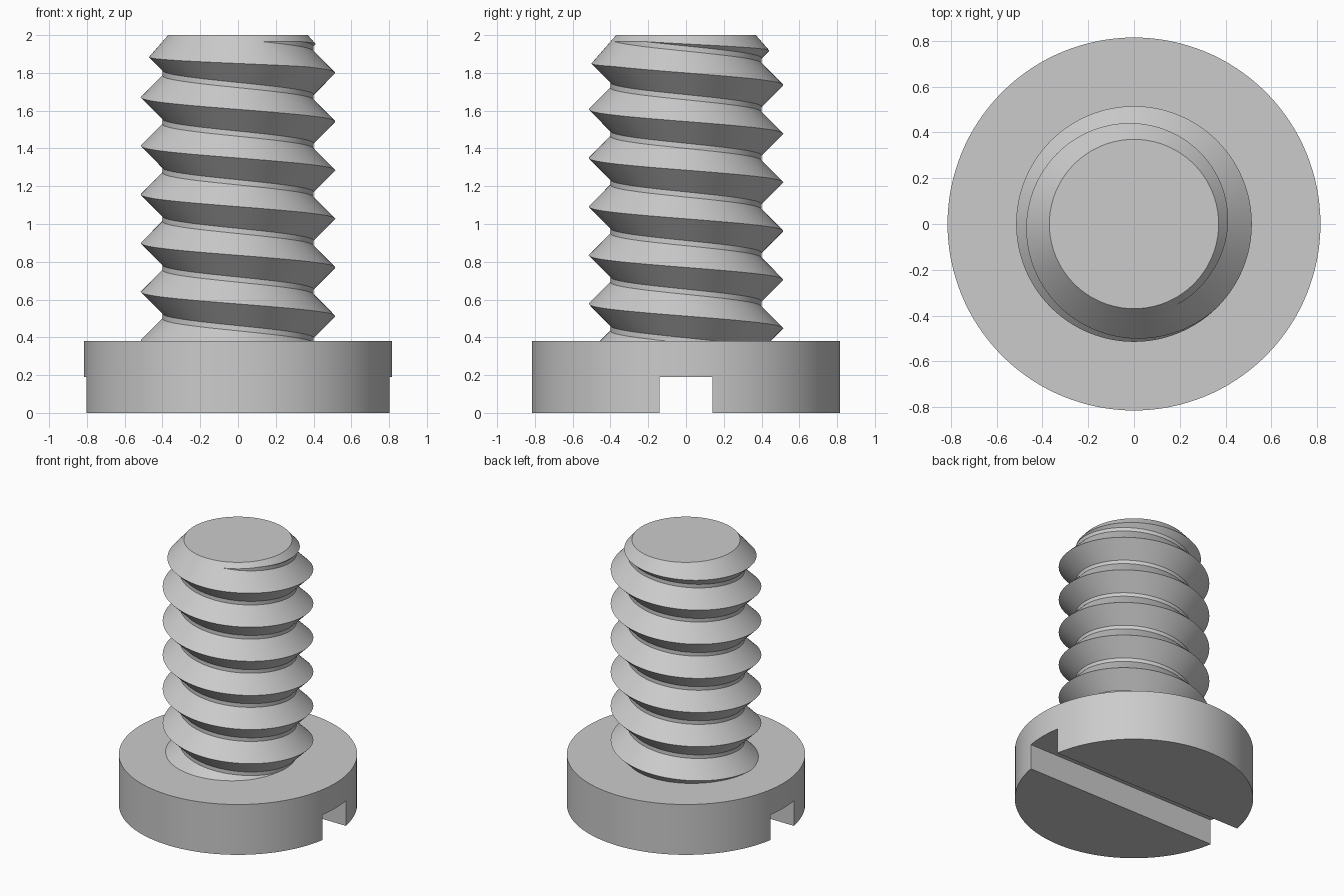
import bpy, bmesh, math
from mathutils import Matrix

cube = bpy.data.objects.get("Cube")
if cube:
    bpy.data.objects.remove(cube, do_unlink=True)

HEAD_R, HEAD_H = 0.815, 0.38
SLOT_W, SLOT_H = 0.28, 0.19
CREST, ROOT, PITCH = 0.515, 0.40, 0.2575
FLANK = CREST - ROOT
TIP_R, TIP_SLOPE, TOP = 0.37, 0.87, 2.0
COLS = 128

steel = bpy.data.materials.new("grey steel")
steel.use_nodes = True
GREY = (0.6, 0.6, 0.6, 1)
steel.diffuse_color = GREY
steel.node_tree.nodes["Principled BSDF"].inputs["Base Color"].default_value = GREY


def make_object(name, bm):
    bmesh.ops.recalc_face_normals(bm, faces=bm.faces)
    mesh = bpy.data.meshes.new(name)
    bm.to_mesh(mesh)
    bm.free()
    obj = bpy.data.objects.new(name, mesh)
    mesh.materials.append(steel)
    bpy.context.collection.objects.link(obj)
    return obj


def frustum(name, r_low, r_high, z_low, z_high):
    bm = bmesh.new()
    bmesh.ops.create_cone(bm, cap_ends=True, segments=COLS, radius1=r_low, radius2=r_high,
                          depth=z_high - z_low,
                          matrix=Matrix.Translation((0, 0, (z_low + z_high) / 2)))
    return make_object(name, bm)


def cut(obj, cutter, operation):
    cutter.hide_render = True
    mod = obj.modifiers.new("cut", 'BOOLEAN')
    mod.operation, mod.solver, mod.object = operation, 'EXACT', cutter
    select(obj)
    bpy.ops.object.modifier_apply(modifier=mod.name)
    bpy.data.objects.remove(cutter, do_unlink=True)


def select(obj):
    bpy.ops.object.select_all(action='DESELECT')
    obj.select_set(True)
    bpy.context.view_layer.objects.active = obj


# Head with a straight slot across its underside
head = frustum("slotted_head", HEAD_R, HEAD_R, 0, HEAD_H)
bm = bmesh.new()
bmesh.ops.create_cube(bm, size=1, matrix=Matrix.Diagonal((2, SLOT_W, 2 * SLOT_H, 1)))
cut(head, make_object("slot_cutter", bm), 'DIFFERENCE')

# Threaded shank: V profile swept on a helix, kept between two flat ends
LOW, HIGH = 0.2, 2.2


def thread_radius(z, crest_z):
    away = abs((z - crest_z + PITCH / 2) % PITCH - PITCH / 2)
    return max(ROOT, CREST - away)


bm = bmesh.new()
columns = []
for j in range(COLS + 1):
    angle = 2 * math.pi * j / COLS
    crest_z = 1.8 - PITCH * j / COLS
    column = []
    for turn in range(-8, 5):
        for offset in (-FLANK, 0, FLANK):
            z = min(HIGH, max(LOW, crest_z + turn * PITCH + offset))
            r = thread_radius(z, crest_z)
            column.append(bm.verts.new((r * math.cos(angle), r * math.sin(angle), z)))
    columns.append(column)
for a, b in zip(columns, columns[1:]):
    for i in range(len(a) - 1):
        bm.faces.new((a[i], b[i], b[i + 1], a[i + 1]))
bmesh.ops.remove_doubles(bm, verts=bm.verts, dist=0.00002)
bmesh.ops.holes_fill(bm, edges=[e for e in bm.edges if e.is_boundary], sides=0)
bmesh.ops.triangulate(bm, faces=[f for f in bm.faces if len(f.verts) == 4])
shank = make_object("threaded_shank", bm)

# Chamfered tip: clip the shank with a cone
base = HEAD_H - 0.01
cone = frustum("tip_cutter", TIP_R + TIP_SLOPE * (TOP - base), TIP_R, base, TOP)
cut(shank, cone, 'INTERSECT')

for obj in (head, shank):
    select(obj)
    bpy.ops.object.shade_smooth_by_angle(angle=math.radians(30))
